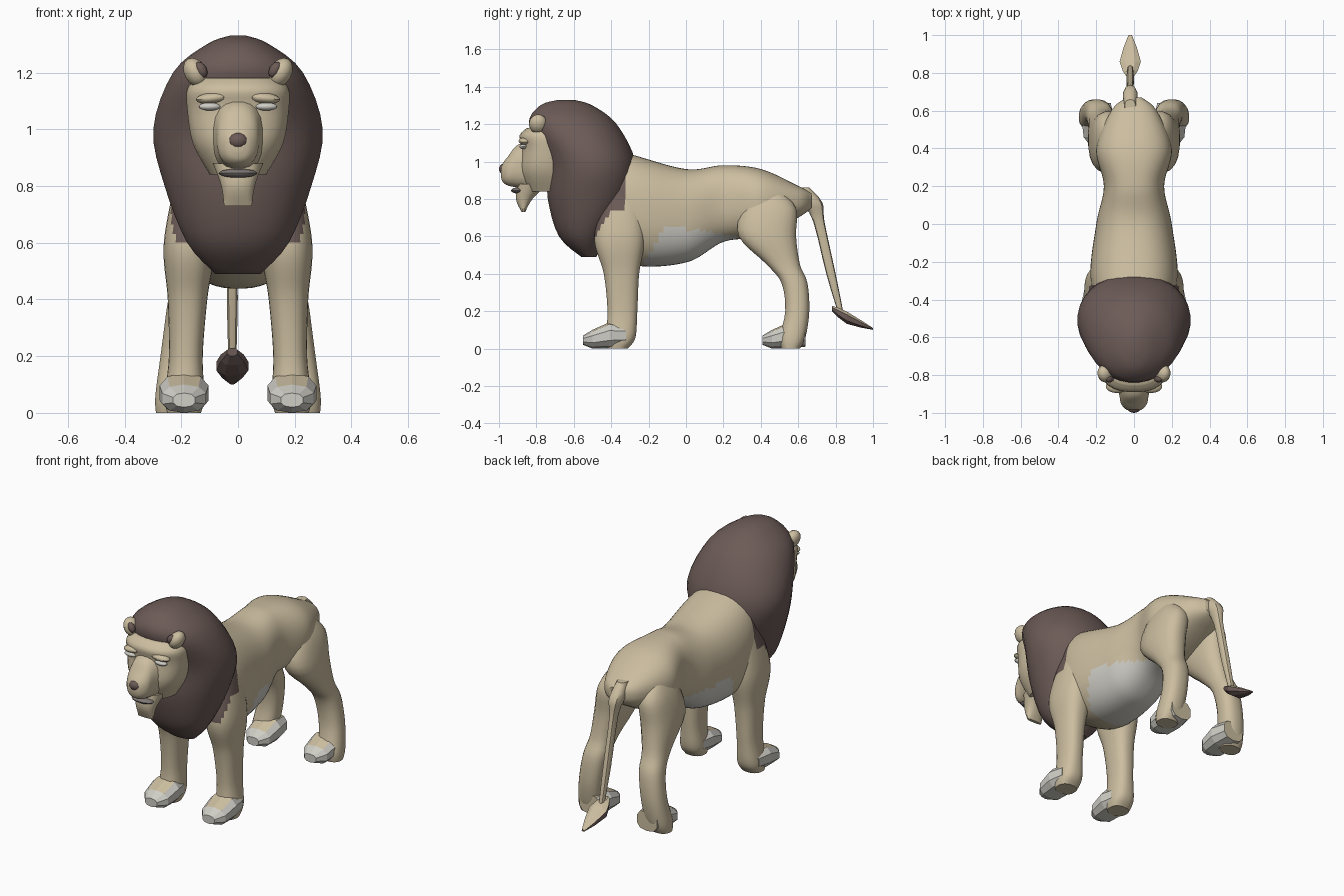
import bpy, bmesh, math
from mathutils import Matrix, Vector

cube = bpy.data.objects.get("Cube")
if cube:
    bpy.data.objects.remove(cube, do_unlink=True)


def material(name, *rgb):
    mat = bpy.data.materials.new(name)
    mat.use_nodes = True
    colour = (*rgb, 1)
    mat.diffuse_color = colour
    mat.node_tree.nodes["Principled BSDF"].inputs["Base Color"].default_value = colour
    return mat


TAN = material("tan_fur", .6, .51, .35)
BROWN = material("brown_mane", .15, .105, .095)
PALE = material("pale_fur", .62, .61, .56)
GREY = material("mouth_grey", .2, .18, .17)


def finish(bm, name, materials, rule=None, smooth=True):
    bmesh.ops.recalc_face_normals(bm, faces=bm.faces)
    bm.normal_update()
    if rule:
        for face in bm.faces:
            face.material_index = rule(face.calc_center_median(), face.normal)
    mesh = bpy.data.meshes.new(name)
    bm.to_mesh(mesh)
    bm.free()
    for mat in materials:
        mesh.materials.append(mat)
    part = bpy.data.objects.new(name, mesh)
    bpy.context.collection.objects.link(part)
    if smooth:
        bpy.ops.object.select_all(action='DESELECT')
        part.select_set(True)
        bpy.context.view_layer.objects.active = part
        bpy.ops.object.shade_smooth_by_angle(angle=math.radians(40))


def smooth_rows(rows, steps):
    """Catmull-Rom interpolation between cross-sections."""
    result = []
    last = len(rows) - 1
    for i in range(last):
        before, start, end, after = (
            Vector(rows[max(0, min(last, i + k))]) for k in (-1, 0, 1, 2))
        for step in range(steps):
            t = step / steps
            tangent = (end - before) / 2
            next_tangent = (after - start) / 2
            gap = end - start
            result.append(start + t * tangent
                          + t * t * (3 * gap - 2 * tangent - next_tangent)
                          + t * t * t * (tangent + next_tangent - 2 * gap))
    return result + [Vector(rows[-1])]


def loft(name, axis, rows, materials, rule=None, sides=24, steps=4, power=2.4,
         x=0, lean=0, mirror=1, shift=0, smooth=True):
    """Each row is (position along axis, low, high, half width in x)."""
    bm = bmesh.new()
    rings = []
    for position, low, high, half in smooth_rows(rows, steps):
        ring = []
        for k in range(sides):
            angle = math.tau * (k + .5) / sides
            c, s = math.cos(angle), math.sin(angle)
            across = half * math.copysign(abs(c) ** (2 / power), c)
            along = math.copysign(abs(s) ** (2 / power), s)
            other = (low + high + along * (high - low)) / 2
            y, z = (other, position) if axis == 'z' else (position, other)
            ring.append(bm.verts.new((mirror * (x + lean * z + across), y + shift, z)))
        rings.append(ring)
    for ring, following in zip(rings, rings[1:]):
        for k in range(sides):
            j = (k + 1) % sides
            bm.faces.new((ring[k], ring[j], following[j], following[k]))
    bm.faces.new(rings[0])
    bm.faces.new(rings[-1])
    finish(bm, name, materials, rule, smooth)


def ball(name, location, radii, mat, tilt=0):
    bm = bmesh.new()
    matrix = (Matrix.Translation(location) @ Matrix.Rotation(tilt, 4, 'Y')
              @ Matrix.Diagonal((*radii, 1)))
    bmesh.ops.create_uvsphere(bm, u_segments=14, v_segments=8, radius=1, matrix=matrix)
    finish(bm, name, [mat])


def fur_rule(centre, normal):
    # Mane colour runs over the shoulder, pale fur under the belly
    if centre.y < -.33 and centre.z > min(.74, .74 + 1.7 * (centre.y + .4)):
        return 1
    if centre.y < .27 and centre.z < min(.5 + 1.8 * (centre.y + .2),
                                         .64 - .15 * centre.y):
        return 2
    return 0


# Torso
loft("torso", 'y', [
    (-.55, .6, 1.1, .15), (-.3, .45, 1.04, .23), (0, .46, .96, .2),
    (.2, .57, .98, .16), (.4, .6, .96, .2), (.6, .7, .87, .12),
    (.67, .75, .83, .04)],
    [TAN, BROWN, PALE], fur_rule, sides=56, steps=12)
ball("back_spot", (.04, -.21, .98), (.03, .02, .01), BROWN)

# Mane, from the chest tip to the crown
loft("mane", 'z', [
    (.49, -.56, -.48, .08), (.6, -.68, -.42, .18), (.8, -.74, -.29, .26),
    (1, -.75, -.27, .3), (1.2, -.84, -.37, .23), (1.3, -.78, -.5, .11),
    (1.33, -.68, -.6, .03)],
    [BROWN], sides=32, power=2.1)

# Head: a skull narrowing to the jaw, a tapering muzzle and a bearded chin
loft("skull", 'z', [
    (.84, -.85, -.6, .1), (.95, -.89, -.6, .16), (1.07, -.88, -.6, .18),
    (1.14, -.89, -.6, .18), (1.18, -.85, -.6, .15)], [TAN], sides=28)
loft("muzzle", 'y', [
    (-.8, .84, 1.12, .11), (-.9, .86, 1.09, .08), (-.95, .87, 1.03, .07),
    (-.98, .89, .99, .045), (-.99, .92, .96, .02)], [TAN], sides=20)
loft("chin", 'z', [
    (.73, -.88, -.86, .05), (.8, -.91, -.82, .06), (.88, -.9, -.74, .09)],
    [TAN], sides=16)
ball("mouth", (0, -.9, .845), (.07, .035, .016), GREY)
ball("nose", (0, -.975, .96), (.035, .025, .028), BROWN)

# Paired parts
for mirror, label in ((1, "left"), (-1, "right")):
    ball(label + "_eye", (mirror * .1, -.87, 1.08), (.04, .02, .014), PALE)
    ball(label + "_brow", (mirror * .09, -.86, 1.11), (.06, .035, .02), TAN, mirror * .1)
    ball(label + "_ear", (mirror * .15, -.79, 1.2), (.04, .05, .055), TAN, mirror / 2)
    ball(label + "_ear_hollow", (mirror * .13, -.82, 1.21), (.02, .02, .03), BROWN, mirror / 2)

    loft(label + "_front_leg", 'z', [
        (0, -.42, -.31, .06), (.06, -.43, -.27, .07), (.2, -.42, -.26, .06),
        (.4, -.44, -.25, .07), (.6, -.49, -.22, .09), (.85, -.42, -.25, .05)],
        [TAN, BROWN], lambda centre, normal: int(fur_rule(centre, normal) == 1),
        sides=32, steps=8, x=.19, lean=-.03, mirror=mirror)

    loft(label + "_hind_leg", 'z', [
        (0, .51, .61, .06), (.06, .5, .64, .07), (.2, .53, .66, .07),
        (.35, .51, .65, .07), (.45, .43, .61, .07), (.6, .28, .59, .09),
        (.75, .3, .59, .08), (.85, .38, .5, .04)],
        [TAN], sides=20, x=.23, lean=-.13, mirror=mirror)

    # Faceted paws with pale toes
    for end, shift in (("front", 0), ("hind", .96)):
        loft(f"{label}_{end}_paw", 'y', [
            (-.55, .02, .07, .04), (-.5, 0, .1, .08), (-.41, 0, .14, .09),
            (-.32, .01, .13, .07)],
            [TAN, PALE],
            lambda centre, normal, back=shift - .36: int(centre.y < back and centre.z < .11),
            sides=10, steps=1, x=.19, mirror=mirror, shift=shift, smooth=False)

# Tail and its tuft
loft("tail", 'z', [
    (.2, .81, .84, .015), (.4, .75, .8, .02), (.68, .68, .74, .02),
    (.78, .62, .73, .04), (.86, .58, .66, .03)], [TAN], sides=10, steps=3, x=-.02)
loft("tail_tuft", 'y', [
    (.78, .2, .23, .02), (.86, .13, .2, .06), (1, .1, .11, .01)],
    [BROWN, TAN], lambda centre, normal: int(normal.z > .5),
    sides=8, steps=2, x=-.02, smooth=False)
